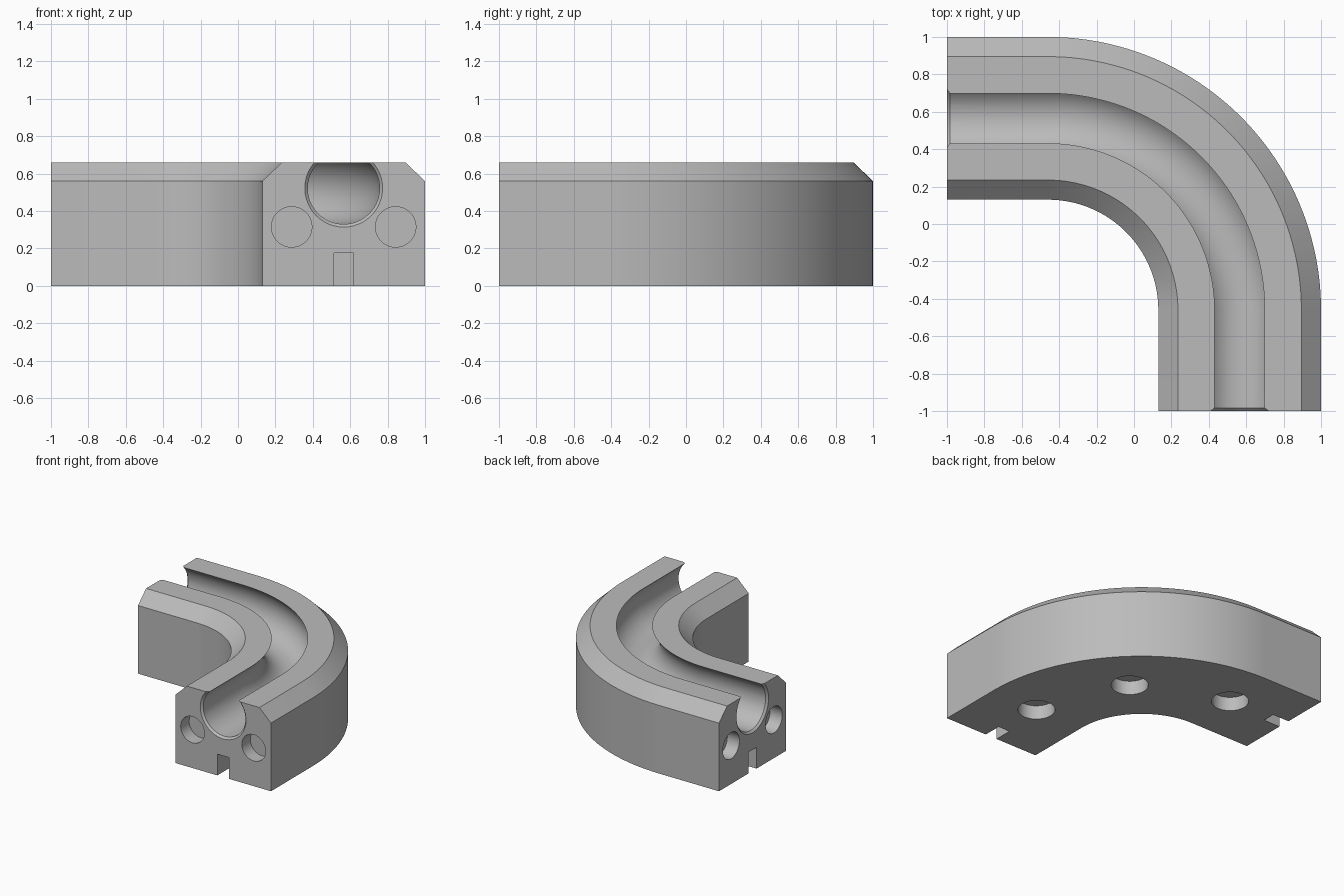
import bpy, bmesh
from math import sin, cos, asin, pi, radians
from mathutils import Matrix, Vector

if "Cube" in bpy.data.objects:
    bpy.data.objects.remove(bpy.data.objects["Cube"], do_unlink=True)

MID = 0.565      # centreline offset of both straight ends
ARC = -0.46      # x and y of the bend centre
HALF, TOP = 0.435, 0.66
GROOVE_R, GROOVE_Z = 0.192, 0.522

grey = bpy.data.materials.new("light grey")
grey.use_nodes = True
grey.diffuse_color = (0.5, 0.5, 0.5, 1)
grey.node_tree.nodes["Principled BSDF"].inputs["Base Color"].default_value = (0.5, 0.5, 0.5, 1)


def make_object(name, bm):
    bmesh.ops.recalc_face_normals(bm, faces=bm.faces)
    mesh = bpy.data.meshes.new(name)
    bm.to_mesh(mesh)
    bm.free()
    mesh.materials.append(grey)
    obj = bpy.data.objects.new(name, mesh)
    bpy.context.collection.objects.link(obj)
    return obj


# Cross-section: chamfered block with a round channel in the top
rise = asin((TOP - GROOVE_Z) / GROOVE_R)
steps = 48
profile = [(-HALF, 0), (HALF, 0), (HALF, 0.56), (0.33, TOP)]
for i in range(steps + 1):
    a = rise - (pi + 2 * rise) * i / steps
    profile.append((GROOVE_R * cos(a), GROOVE_Z + GROOVE_R * sin(a)))
profile += [(-0.33, TOP), (-HALF, 0.56)]

# Path: straight, quarter bend, straight, as (point, outward direction)
path = [(Vector((MID, -1, 0)), Vector((1, 0, 0)))]
for i in range(65):
    out = Vector((cos(pi / 2 * i / 64), sin(pi / 2 * i / 64), 0))
    path.append((Vector((ARC, ARC, 0)) + out * (MID - ARC), out))
path.append((Vector((-1, MID, 0)), Vector((0, 1, 0))))

# Track body: sweep of the section along the path
bm = bmesh.new()
rings = [[bm.verts.new(p + out * u + Vector((0, 0, z))) for u, z in profile]
         for p, out in path]
n = len(profile)
for r0, r1 in zip(rings, rings[1:]):
    for k in range(n):
        bm.faces.new((r0[k], r0[(k + 1) % n], r1[(k + 1) % n], r1[k]))
bm.faces.new(rings[0])
bm.faces.new(rings[-1])
track = make_object("curved_track", bm)


def cut(bm):
    cutter = make_object("cutter", bm)
    cutter.hide_render = True
    mod = track.modifiers.new("cut", "BOOLEAN")
    mod.operation, mod.solver, mod.object = "DIFFERENCE", "EXACT", cutter
    bpy.context.view_layer.objects.active = track
    bpy.ops.object.modifier_apply(modifier=mod.name)
    bpy.data.objects.remove(cutter, do_unlink=True)


def cone(frame, r_near, r_far, start, end):
    """Round cutter along the local z axis of the frame."""
    bm = bmesh.new()
    bmesh.ops.create_cone(bm, cap_ends=True, segments=48, radius1=r_near, radius2=r_far,
                          depth=end - start,
                          matrix=frame @ Matrix.Translation((0, 0, (start + end) / 2)))
    cut(bm)


# Connection ends: local x across, y up, z into the body
front_end = Matrix.Translation((MID, -1, 0)) @ Matrix.Rotation(-pi / 2, 4, "X") @ Matrix.Scale(-1, 4, (0, 1, 0))
mirror = Matrix(((0, 1, 0, 0), (1, 0, 0, 0), (0, 0, 1, 0), (0, 0, 0, 1)))
for end in (front_end, mirror @ front_end):
    # Lead-in bevel of the channel
    cone(end @ Matrix.Translation((0, GROOVE_Z, 0)), 0.218, 0.188, -0.01, 0.02)
    # Pair of round sockets
    for side in (-1, 1):
        cone(end @ Matrix.Translation((side * 0.278, 0.315, 0)), 0.108, 0.108, -0.05, 0.11)
    # Alignment slot open to the bottom
    bm = bmesh.new()
    bmesh.ops.create_cube(bm, size=1, matrix=end @ Matrix.Translation((0, 0.0375, 0.05))
                          @ Matrix.Diagonal((0.106, 0.275, 0.2, 1)))
    cut(bm)

# Round sockets in the underside
bend = ARC + (MID - ARC) * cos(pi / 4)
for x, y in ((MID, -0.47), (bend, bend), (-0.47, MID)):
    cone(Matrix.Translation((x, y, 0)), 0.14, 0.14, -0.05, 0.115)

bpy.ops.object.select_all(action="DESELECT")
track.select_set(True)
bpy.context.view_layer.objects.active = track
bpy.ops.object.shade_smooth_by_angle(angle=radians(30))
